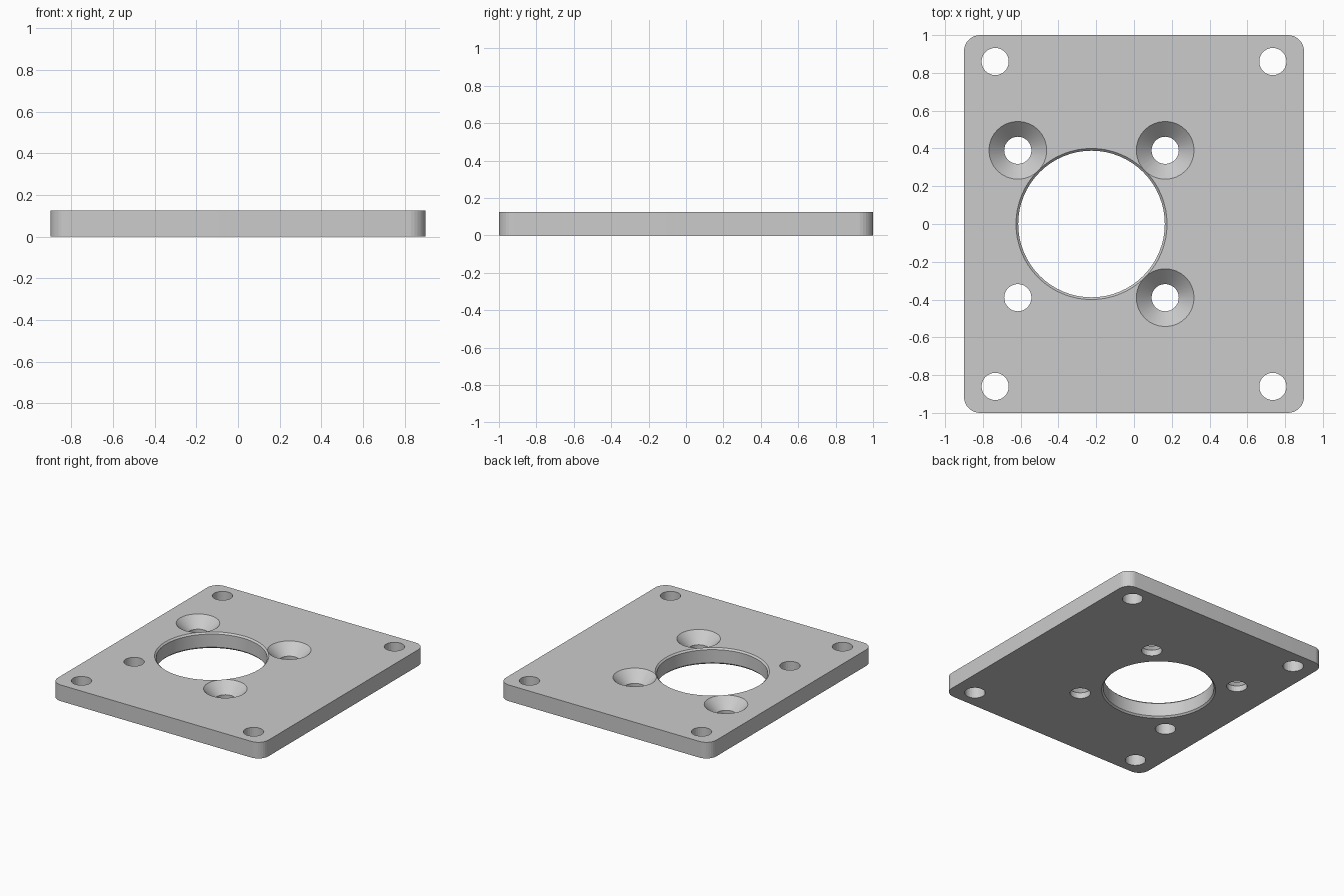
import bpy, bmesh
from math import pi, cos, sin, radians

if "Cube" in bpy.data.objects:
    bpy.data.objects.remove(bpy.data.objects["Cube"])

T = 0.125            # plate thickness
E = 0.02             # cutter overshoot
BORE_X = -0.225      # centre of the large bore
OFF = 0.39           # bolt offset from the bore centre


def new_object(name, bm):
    bmesh.ops.recalc_face_normals(bm, faces=bm.faces)
    mesh = bpy.data.meshes.new(name)
    bm.to_mesh(mesh)
    bm.free()
    obj = bpy.data.objects.new(name, mesh)
    bpy.context.collection.objects.link(obj)
    return obj


def rounded_plate(name, hx, hy, radius, height, steps=8):
    bm = bmesh.new()
    verts = []
    for k, (sx, sy) in enumerate([(1, 1), (-1, 1), (-1, -1), (1, -1)]):
        for i in range(steps + 1):
            a = k * pi / 2 + i / steps * pi / 2
            verts.append(bm.verts.new((sx * (hx - radius) + radius * cos(a),
                                       sy * (hy - radius) + radius * sin(a), 0)))
    face = bm.faces.new(verts)
    top = bmesh.ops.extrude_face_region(bm, geom=[face], use_keep_orig=True)["geom"]
    bmesh.ops.translate(bm, vec=(0, 0, height),
                        verts=[v for v in top if isinstance(v, bmesh.types.BMVert)])
    return new_object(name, bm)


def turned_cutter(name, x, y, profile, segments):
    """Solid of revolution from (radius, z) points, listed bottom to top."""
    bm = bmesh.new()
    rings = [[bm.verts.new((x + r * cos(2 * pi * i / segments),
                            y + r * sin(2 * pi * i / segments), z))
              for i in range(segments)] for r, z in profile]
    for lo, hi in zip(rings, rings[1:]):
        for i in range(segments):
            j = (i + 1) % segments
            bm.faces.new((lo[i], lo[j], hi[j], hi[i]))
    bm.faces.new(rings[0][::-1])
    bm.faces.new(rings[-1])
    obj = new_object(name, bm)
    obj.hide_render = True
    return obj


plate = rounded_plate("mounting_plate", 0.9, 1.0, 0.085, T)

# Hole profiles
R = 0.072
straight = [(R, -E), (R, T + E)]
countersunk = [(R, -E), (R, T - 0.08), (0.153, T), (0.153, T + E)]
bore = [(0.4, -E), (0.4, 0), (0.388, 0.012), (0.388, T - 0.012), (0.4, T), (0.4, T + E)]

# Large chamfered bore
cutters = [turned_cutter("bore_cutter", BORE_X, 0, bore, 64)]
for sx in (-1, 1):
    for sy in (-1, 1):
        # Corner mounting holes
        cutters.append(turned_cutter("corner_hole_cutter", sx * 0.735, sy * 0.86, straight, 32))
        # Bolt holes around the bore, one without a countersink
        plain = sx < 0 and sy < 0
        cutters.append(turned_cutter("bolt_hole_cutter", BORE_X + sx * OFF, sy * OFF,
                                     straight if plain else countersunk, 32))

# Cut all holes, then discard the cutters
bpy.context.view_layer.objects.active = plate
plate.select_set(True)
for c in cutters:
    mod = plate.modifiers.new("hole", 'BOOLEAN')
    mod.operation = 'DIFFERENCE'
    mod.solver = 'EXACT'
    mod.object = c
    bpy.ops.object.modifier_apply(modifier=mod.name)
    bpy.data.objects.remove(c, do_unlink=True)

bpy.ops.object.shade_smooth_by_angle(angle=radians(8))
